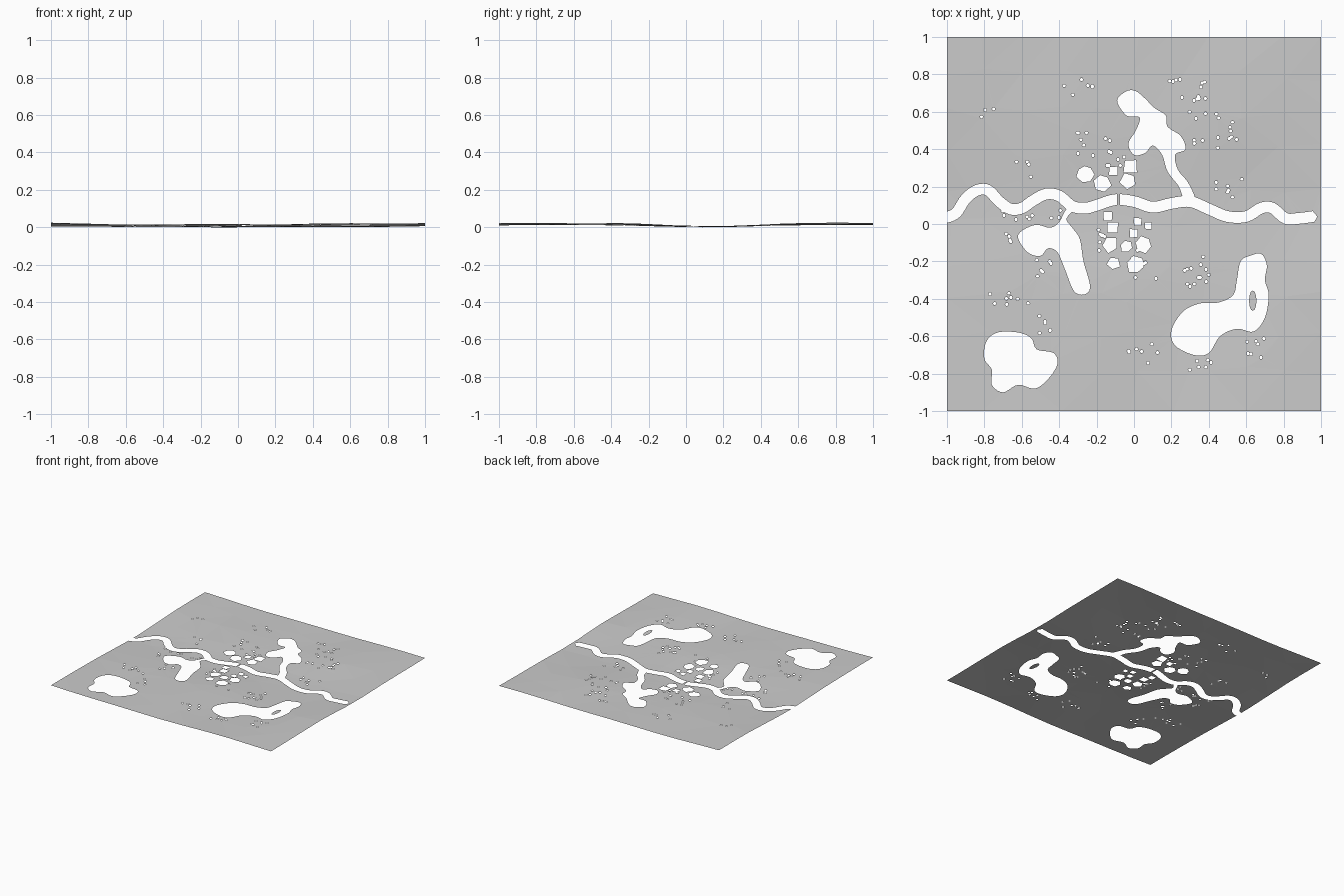
import bpy, bmesh, math, random
from mathutils import Vector
from mathutils.geometry import delaunay_2d_cdt

if "Cube" in bpy.data.objects:
    bpy.data.objects.remove(bpy.data.objects["Cube"])

random.seed(4)
verts, faces, kinds = [], [], []


def smooth(pts, closed=True, steps=5):
    """Catmull-Rom curve through the points."""
    p = [Vector(q) for q in pts]
    n = len(p)
    get = (lambda i: p[i % n]) if closed else (lambda i: p[max(0, min(n - 1, i))])
    out = []
    for i in range(n if closed else n - 1):
        a, b, c, d = (get(i + k) for k in (-1, 0, 1, 2))
        for s in range(steps):
            t = s / steps
            out.append(0.5 * (2 * b + (c - a) * t + (2 * a - 5 * b + 4 * c - d) * t * t
                              + (3 * b - a - 3 * c + d) * t ** 3))
    return out if closed else out + [p[-1]]


def region(pts, kind):
    """Register an outline as 'hole' or 'land' (kept inside a hole)."""
    pts = [Vector((max(-1, min(1, q[0])), q[1])) for q in pts]
    area = sum(a.x * b.y - b.x * a.y for a, b in zip(pts, pts[1:] + pts[:1]))
    if area < 0:
        pts.reverse()
    start = len(verts)
    verts.extend(pts)
    faces.append(list(range(start, start + len(pts))))
    kinds.append(kind)


def ring(cx, cy, rx, ry, n, turn=0.0, rough=0.0):
    out = []
    for i in range(n):
        a = turn + math.tau * i / n
        k = 1 + random.uniform(-rough, rough)
        out.append((cx + rx * k * math.cos(a), cy + ry * k * math.sin(a)))
    return out


# River: a centre line widened to both sides
river = smooth([(-1, .035), (-.95, .06), (-.9, .135), (-.84, .18), (-.78, .18), (-.72, .12),
                (-.66, .08), (-.6, .085), (-.54, .125), (-.47, .16), (-.4, .15), (-.33, .095),
                (-.26, .085), (-.2, .1), (-.1, .13), (0, .12), (.1, .09), (.2, .11), (.3, .12),
                (.4, .08), (.5, .04), (.6, .04), (.68, .085), (.74, .085), (.81, .03),
                (.88, .03), (.96, .04)], closed=False)
left, right = [], []
for i, p in enumerate(river):
    d = (river[min(i + 1, len(river) - 1)] - river[max(i - 1, 0)]).normalized()
    n = Vector((-d.y, d.x)) * 0.029
    left.append(p + n)
    right.append(p - n)
left[0].x = right[0].x = -1
region(left + [Vector((.98, .04))] + right[::-1], 'hole')

# Lakes, two of them joined to the river by a channel
lakes = [
    [(-.62, -.06), (-.53, -.005), (-.45, -.02), (-.4, .01), (-.36, .08), (-.3, .1), (-.36, .03),
     (-.33, -.02), (-.29, -.08), (-.27, -.2), (-.235, -.33), (-.26, -.375), (-.32, -.36),
     (-.37, -.24), (-.41, -.15), (-.46, -.13), (-.5, -.17), (-.57, -.15)],
    [(-.09, .66), (-.04, .71), (.01, .71), (.06, .67), (.11, .62), (.17, .58), (.18, .52),
     (.25, .47), (.275, .4), (.22, .37), (.235, .29), (.29, .22), (.33, .12), (.27, .13),
     (.24, .2), (.18, .28), (.15, .37), (.1, .42), (.06, .38), (0, .37), (-.03, .43),
     (.01, .5), (.03, .57), (-.04, .58)],
    [(.62, -.17), (.68, -.16), (.71, -.22), (.7, -.3), (.72, -.38), (.7, -.5), (.64, -.575),
     (.55, -.56), (.46, -.6), (.4, -.69), (.32, -.7), (.22, -.65), (.2, -.57), (.26, -.47),
     (.35, -.425), (.45, -.42), (.53, -.38), (.55, -.3), (.57, -.2)],
    [(-.79, -.63), (-.73, -.58), (-.62, -.58), (-.55, -.61), (-.52, -.67), (-.43, -.69),
     (-.41, -.75), (-.46, -.83), (-.53, -.88), (-.62, -.86), (-.7, -.9), (-.76, -.86),
     (-.76, -.78), (-.8, -.72)]]
for lake in lakes:
    region(smooth(lake), 'hole')

# Island in the south-east lake and the narrow bridge strip over the river
region(ring(.635, -.41, .02, .055, 12), 'land')
region([(-.092, .05), (-.076, .05), (-.076, .19), (-.092, .19)], 'land')

# House footprints
for x, y, r, n in [(-.26, .27, .045, 7), (-.17, .22, .045, 6), (-.03, .23, .045, 5),
                   (-.02, .31, .045, 4), (-.11, .285, .03, 4), (-.14, .04, .03, 4),
                   (-.115, -.02, .04, 4), (-.13, -.11, .045, 5), (-.04, -.12, .032, 6),
                   (.05, -.11, .045, 6), (.02, .01, .028, 4), (0, -.05, .03, 4),
                   (-.11, -.21, .037, 5), (.01, -.22, .045, 6), (.075, -.01, .022, 4)]:
    region(ring(x, y, r, r, n, math.pi / 4, .15), 'hole')

# Tree holes scattered in groves: centre, extent, count
for cx, cy, rx, ry, count in [
        (-.3, .74, .08, .05, 6), (-.78, .6, .05, .03, 3), (-.6, .29, .06, .05, 4),
        (.27, .72, .12, .06, 13), (.42, .5, .14, .1, 16), (.48, .2, .1, .06, 7),
        (-.22, .42, .1, .07, 10), (-.1, .36, .06, .05, 6), (-.55, .05, .17, .03, 9),
        (-.67, -.06, .03, .04, 4), (-.48, -.23, .04, .05, 6), (-.64, -.42, .14, .06, 9),
        (-.46, -.53, .05, .06, 6), (.33, -.24, .09, .1, 13), (.04, -.68, .1, .07, 7),
        (.66, -.68, .07, .07, 7), (.36, -.76, .09, .04, 6), (.06, -.2, .08, .1, 8),
        (-.16, -.15, .03, .12, 7)]:
    for _ in range(count):
        x, y = cx + random.uniform(-rx, rx), cy + random.uniform(-ry, ry)
        region(ring(x, y, .009, .009, 6), 'hole')

# Loose terrain points and the square border
N = 10
for i in range(N + 1):
    for j in range(N + 1):
        p = [-1 + 2 * i / N, -1 + 2 * j / N]
        for k, e in ((0, i), (1, j)):
            if 0 < e < N:
                p[k] += random.uniform(-.04, .04)
        verts.append(Vector(p))


def height(x, y):
    """Low valley along the river with gentle hills around it."""
    rise = min(1, abs(y - .1) / .5)
    rise = rise * rise * (3 - 2 * rise)
    hills = math.sin(4.2 * x + 2.6) * math.cos(3.5 * y + .6) + .6 * math.sin(7 * x - 4 * y)
    sides = .005 * abs(x) ** 2
    return max(0, .004 + .014 * rise + sides + .004 * hills * (.25 + .75 * rise))


pts, _, tris, _, _, src = delaunay_2d_cdt(verts, [], faces, 0, 1e-5)

# Terrain sheet: keep the land triangles only
bm = bmesh.new()
bv = [bm.verts.new((p.x, p.y, height(p.x, p.y))) for p in pts]
for t, s in zip(tris, src):
    if not s or any(kinds[k] == 'land' for k in s):
        bm.faces.new([bv[i] for i in t])
bmesh.ops.delete(bm, geom=[v for v in bm.verts if not v.link_faces], context='VERTS')
low = min(v.co.z for v in bm.verts)
for v in bm.verts:
    v.co.z -= low
bm.normal_update()
mesh = bpy.data.meshes.new("terrain")
bm.to_mesh(mesh)
bm.free()
bpy.context.collection.objects.link(bpy.data.objects.new("terrain", mesh))
